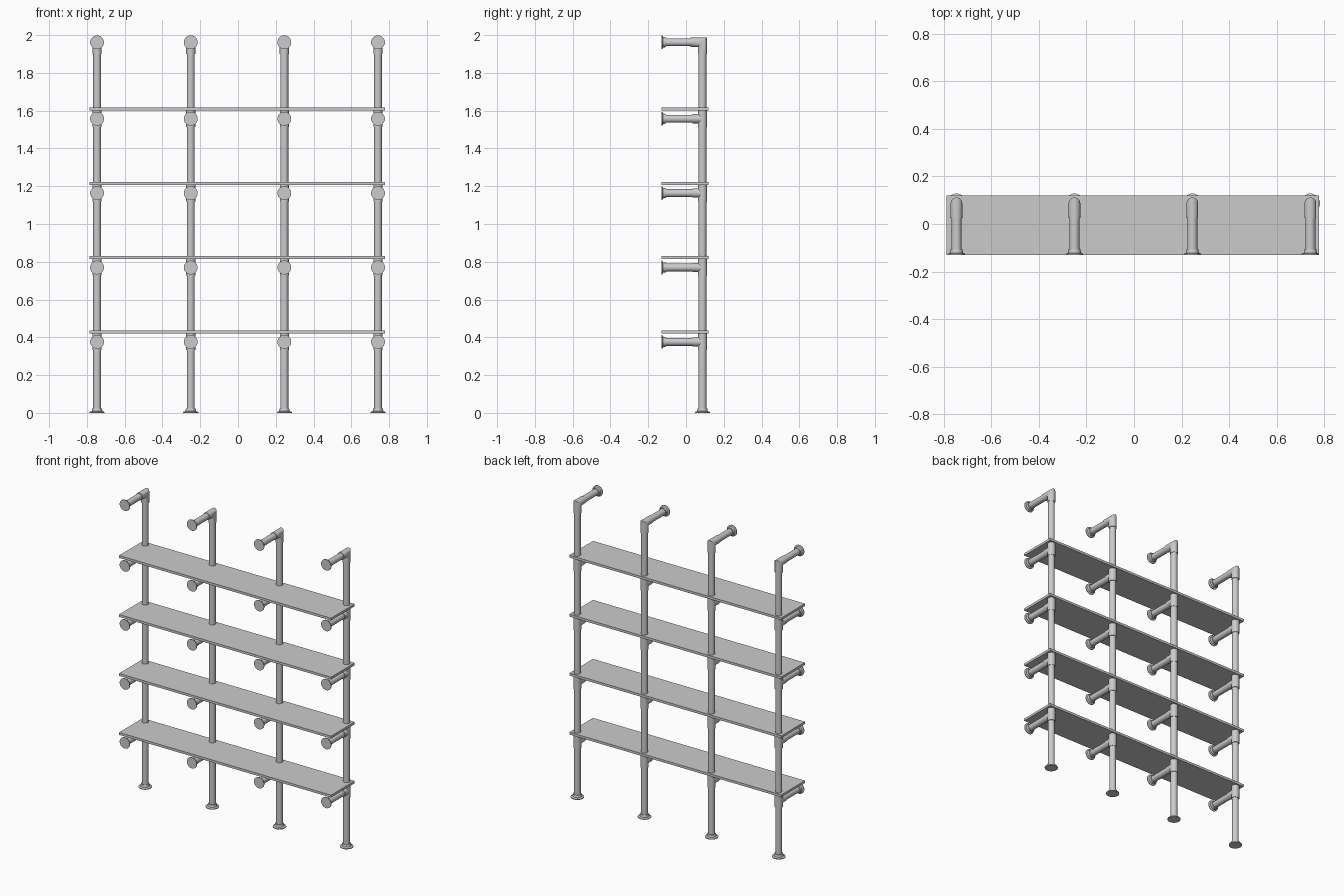
import bpy, bmesh, math
from mathutils import Vector

old = bpy.data.objects.get("Cube")
if old:
    bpy.data.objects.remove(old, do_unlink=True)

grey = bpy.data.materials.new("plain grey")
grey.use_nodes = True
colour = (0.6, 0.6, 0.6, 1)
grey.diffuse_color = colour
grey.node_tree.nodes["Principled BSDF"].inputs["Base Color"].default_value = colour

POST_Y, PIPE_R, SLEEVE_R = 0.087, 0.021, 0.0245
FRONT, TOP_ARM_Z = -0.13, 1.962
POSTS = [-0.746 + 0.4957 * i for i in range(4)]
SHELVES = [0.42 + 0.3937 * i for i in range(4)]
ARM_DROP = 0.044


def finish(name, bm, smooth=True):
    bmesh.ops.recalc_face_normals(bm, faces=bm.faces)
    mesh = bpy.data.meshes.new(name)
    bm.to_mesh(mesh)
    bm.free()
    mesh.materials.append(grey)
    obj = bpy.data.objects.new(name, mesh)
    bpy.context.collection.objects.link(obj)
    if smooth:
        bpy.ops.object.select_all(action="DESELECT")
        obj.select_set(True)
        bpy.context.view_layer.objects.active = obj
        bpy.ops.object.shade_smooth_by_angle(angle=math.radians(35))
    return obj


def bridge(bm, rings):
    """Skin a list of vertex rings and cap both ends."""
    n = len(rings[0])
    for a, b in zip(rings, rings[1:]):
        for i in range(n):
            j = (i + 1) % n
            bm.faces.new((a[i], a[j], b[j], b[i]))
    bm.faces.new(rings[0])
    bm.faces.new(rings[-1])


def lathe(name, profile, origin, axis="Z", sides=24):
    """Turn (radius, distance) points about an axis through origin."""
    bm = bmesh.new()
    rings = []
    for r, d in profile:
        ring = []
        for i in range(sides):
            t = 2 * math.pi * (i + 0.5) / sides
            u, v = r * math.cos(t), r * math.sin(t)
            offset = Vector((u, v, d)) if axis == "Z" else Vector((u, d, v))
            ring.append(bm.verts.new(Vector(origin) + offset))
        rings.append(ring)
    bridge(bm, rings)
    return finish(name, bm)


def elbow(name, x, z):
    """Two sleeves meeting in a mitred corner."""
    bm = bmesh.new()
    rings = [[], [], []]
    for i in range(24):
        t = 2 * math.pi * i / 24
        u, v = SLEEVE_R * math.cos(t), SLEEVE_R * math.sin(t)
        rings[0].append(bm.verts.new((x + u, 0.025, z + v)))
        rings[1].append(bm.verts.new((x + u, POST_Y + v, z + v)))
        rings[2].append(bm.verts.new((x + u, POST_Y + v, z - 0.062)))
    bridge(bm, rings)
    return finish(name, bm)


def wall_arm(name, x, z):
    """Horizontal pipe with its wall flange."""
    lathe(name + "_pipe", [(PIPE_R, 0), (PIPE_R, POST_Y - FRONT - 0.01)],
          (x, FRONT + 0.004, z), "Y")
    lathe(name + "_flange", [(0.037, 0), (0.037, 0.005), (0.028, 0.009),
                             (0.026, 0.024)], (x, FRONT, z), "Y", 16)


for n, x in enumerate(POSTS, 1):
    # Upright and floor flange
    lathe(f"post_{n}", [(PIPE_R, 0.004), (PIPE_R, TOP_ARM_Z - 0.03)], (x, POST_Y, 0))
    lathe(f"floor_flange_{n}", [(0.041, 0), (0.041, 0.005), (0.029, 0.009),
                                (0.026, 0.024)], (x, POST_Y, 0), "Z", 16)
    # Top elbow and arm
    elbow(f"top_elbow_{n}", x, TOP_ARM_Z)
    wall_arm(f"top_arm_{n}", x, TOP_ARM_Z)
    # Tee and arm below each shelf
    for level, shelf_z in enumerate(SHELVES, 1):
        z = shelf_z - ARM_DROP
        tag = f"{n}_{level}"
        lathe(f"tee_sleeve_{tag}", [(SLEEVE_R, -0.043), (SLEEVE_R, ARM_DROP)],
              (x, POST_Y, z))
        lathe(f"tee_branch_{tag}", [(SLEEVE_R, 0.035), (SLEEVE_R, POST_Y)],
              (x, 0, z), "Y")
        wall_arm(f"shelf_arm_{tag}", x, z)

# Shelf boards
for level, z in enumerate(SHELVES, 1):
    bm = bmesh.new()
    bmesh.ops.create_cube(bm, size=1)
    bmesh.ops.scale(bm, vec=(1.565, 0.249, 0.016), verts=bm.verts)
    bmesh.ops.translate(bm, vec=(-0.0045, -0.0055, z + 0.008), verts=bm.verts)
    finish(f"shelf_{level}", bm, smooth=False)
